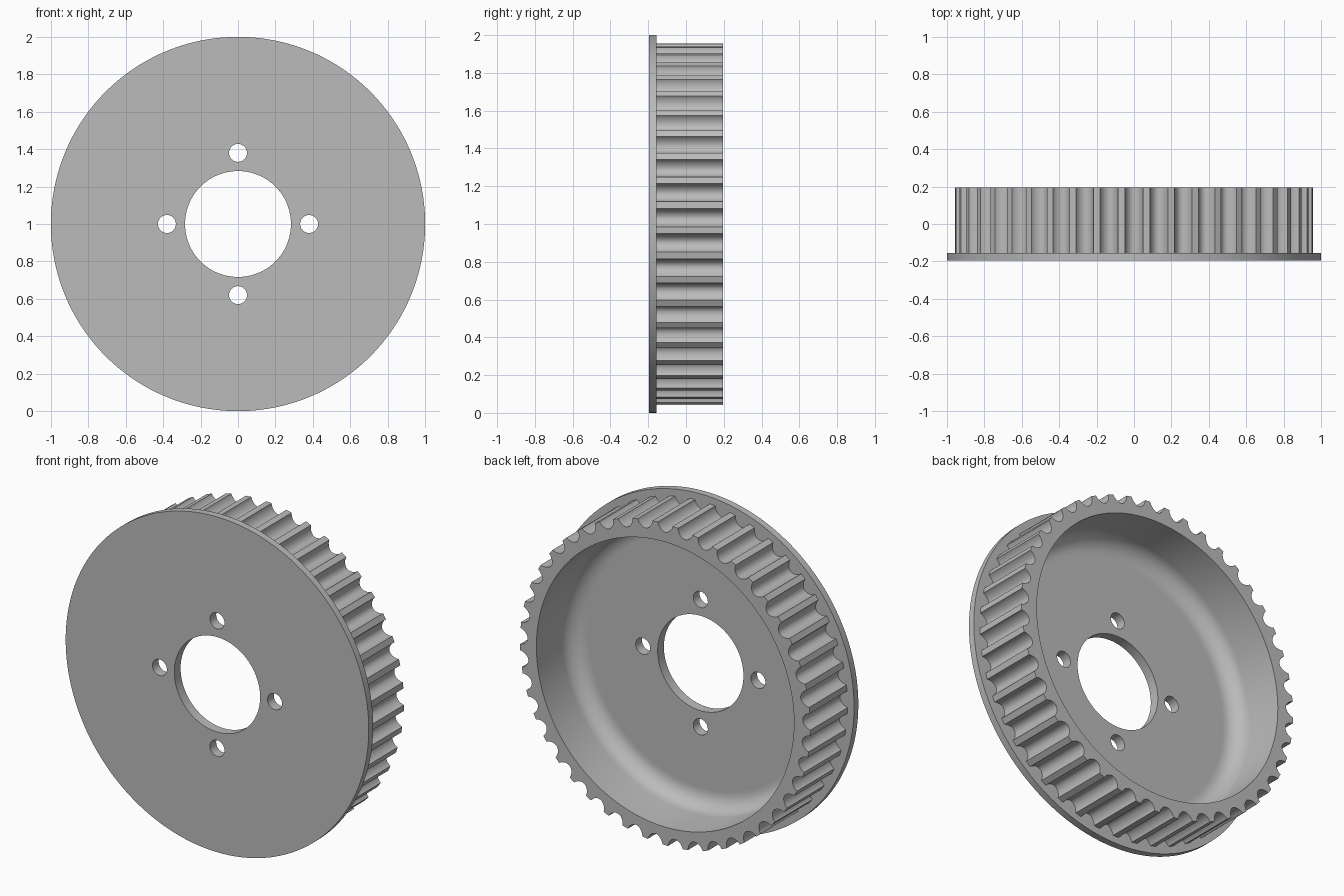
import bpy, bmesh
from math import sin, cos, pi, radians
from mathutils import Matrix, Vector

if "Cube" in bpy.data.objects:
    bpy.data.objects.remove(bpy.data.objects["Cube"])

# Main sizes
TEETH = 45
PITCH = 2 * pi / TEETH
GROOVE = 0.73            # groove share of one pitch
TIP, DEPTH = 0.958, 0.05
FRONT, BACK = -0.196, 0.196
FLANGE_BACK, WEB_BACK = -0.155, -0.137
BORE, CAVITY, FILLET = 0.283, 0.85, 0.1
STEPS = 12               # segments across one groove


def steel():
    mat = bpy.data.materials.new("plain_grey_metal")
    mat.use_nodes = True
    colour = (0.5, 0.5, 0.5, 1)
    mat.diffuse_color = colour
    mat.node_tree.nodes["Principled BSDF"].inputs["Base Color"].default_value = colour
    return mat


def outline():
    """Angle and radius of every point around the toothed rim."""
    points = []
    for tooth in range(TEETH):
        middle = pi / 2 + tooth * PITCH
        for i in range(STEPS + 1):
            phi = pi * i / STEPS
            angle = middle - cos(phi) * GROOVE * PITCH / 2
            points.append((angle, TIP - DEPTH * max(sin(phi), 0) ** 1.3))
    return points


def section(rim):
    """Closed radius / depth section through the wheel, from the bore outwards."""
    pts = [(BORE, FRONT), (1, FRONT), (1, FLANGE_BACK),
           (rim, FLANGE_BACK), (rim, BACK), (CAVITY, BACK)]
    for i in range(9):
        a = pi / 2 * i / 8
        pts.append((CAVITY - FILLET + FILLET * cos(a),
                    WEB_BACK + FILLET - FILLET * sin(a)))
    return pts + [(CAVITY - FILLET - 0.01, WEB_BACK), (BORE, WEB_BACK)]


def add_object(name, bm):
    bmesh.ops.recalc_face_normals(bm, faces=bm.faces)
    mesh = bpy.data.meshes.new(name)
    bm.to_mesh(mesh)
    bm.free()
    obj = bpy.data.objects.new(name, mesh)
    bpy.context.collection.objects.link(obj)
    return obj


# Wheel: flange, web and toothed rim swept around the axle line
bm = bmesh.new()
columns = [[bm.verts.new((r * cos(a), y, 1 + r * sin(a))) for r, y in section(rim)]
           for a, rim in outline()]
for c, col in enumerate(columns):
    after = columns[(c + 1) % len(columns)]
    for k in range(len(col)):
        n = (k + 1) % len(col)
        bm.faces.new((col[k], col[n], after[n], after[k]))
wheel = add_object("toothed_wheel", bm)
wheel.data.materials.append(steel())

# Four bolt holes around the bore
bm = bmesh.new()
for i in range(4):
    a = i * pi / 2
    place = Matrix.Translation(Vector((0.38 * cos(a), WEB_BACK, 1 + 0.38 * sin(a))))
    bmesh.ops.create_cone(bm, cap_ends=True, segments=32, radius1=0.048,
                          radius2=0.048, depth=0.3,
                          matrix=place @ Matrix.Rotation(radians(90), 4, "X"))
cutter = add_object("bolt_hole_cutter", bm)
cutter.hide_render = True

bpy.ops.object.select_all(action="DESELECT")
bpy.context.view_layer.objects.active = wheel
wheel.select_set(True)
cut = wheel.modifiers.new("bolt_holes", "BOOLEAN")
cut.operation = "DIFFERENCE"
cut.solver = "EXACT"
cut.object = cutter
bpy.ops.object.modifier_apply(modifier=cut.name)
bpy.data.objects.remove(cutter)

# Soft curves, crisp edges
bpy.ops.object.shade_smooth_by_angle(angle=radians(35))
